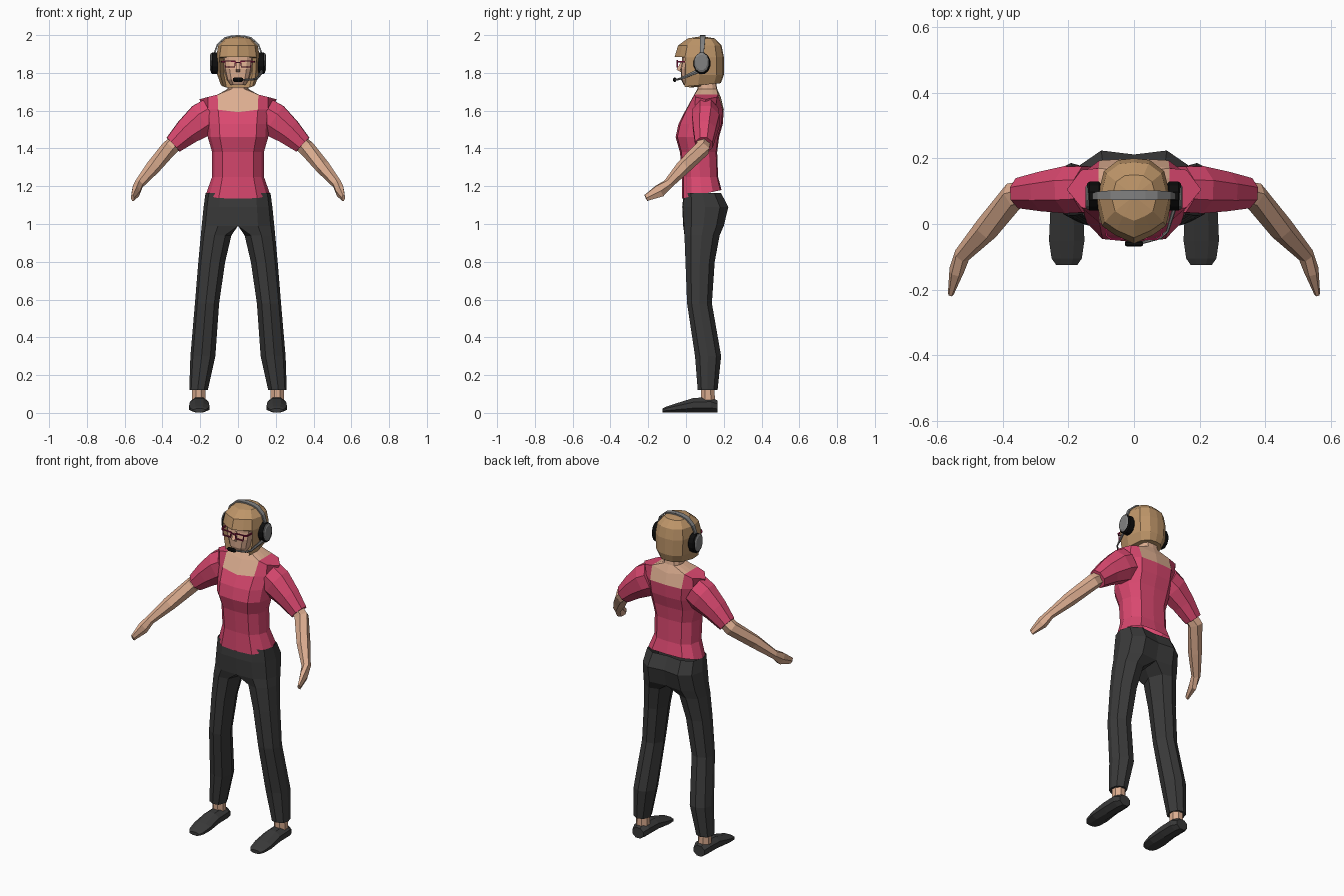
import bpy, bmesh
from math import sin, cos, pi
from mathutils import Vector

if "Cube" in bpy.data.objects:
    bpy.data.objects.remove(bpy.data.objects["Cube"], do_unlink=True)


def material(name, r, g, b):
    m = bpy.data.materials.new(name)
    m.use_nodes = True
    m.diffuse_color = (r, g, b, 1)
    bsdf = m.node_tree.nodes["Principled BSDF"]
    bsdf.inputs["Base Color"].default_value = (r, g, b, 1)
    bsdf.inputs["Roughness"].default_value = 0.8
    return m


PINK = material("pink shirt", .70, .065, .16)
SKIN = material("skin", .72, .42, .28)
HAIR = material("blond hair", .51, .30, .14)
DARK = material("charcoal cloth", .042, .042, .042)
GREY = material("grey plastic", .22, .22, .22)
BLACK = material("black foam", .004, .004, .004)
FRAME = material("magenta frame", .32, .012, .07)


def loft(name, rings, mats, closed=True, caps=(True, True), mirror=True, rule=None):
    """Skin a list of equal-length rings; rule(row, column) picks the material."""
    bm = bmesh.new()
    rows = [[bm.verts.new(p) for p in ring] for ring in rings]
    n = len(rows[0])
    for i in range(len(rows) - 1):
        for j in range(n if closed else n - 1):
            k = (j + 1) % n
            f = bm.faces.new((rows[i][j], rows[i][k], rows[i + 1][k], rows[i + 1][j]))
            f.material_index = rule(i, j) if rule else 0
    for row, cap in zip((rows[0], rows[-1]), caps):
        if cap:
            bm.faces.new(row)
    # Halves that meet at the centre need no wall there
    inner = [f for f in bm.faces if all(abs(v.co.x) < 1e-5 for v in f.verts)]
    if mirror:
        bmesh.ops.delete(bm, geom=inner, context="FACES_ONLY")
    bmesh.ops.remove_doubles(bm, verts=bm.verts[:], dist=1e-5)
    bmesh.ops.recalc_face_normals(bm, faces=bm.faces[:])
    mesh = bpy.data.meshes.new(name)
    bm.to_mesh(mesh)
    bm.free()
    for m in mats:
        mesh.materials.append(m)
    ob = bpy.data.objects.new(name, mesh)
    bpy.context.collection.objects.link(ob)
    if mirror:
        mod = ob.modifiers.new("mirror", "MIRROR")
        mod.use_clip = True
        mod.merge_threshold = 1e-4
    return ob


def tube(name, path, radii, mat, sides=8, hint=(0, 0, 1), axis=None, mirror=True):
    """Sweep an elliptical ring; radii are (along hint, across hint)."""
    pts = [Vector(p) for p in path]
    rings = []
    for i, p in enumerate(pts):
        t = Vector(axis) if axis else pts[min(i + 1, len(pts) - 1)] - pts[max(i - 1, 0)]
        t.normalize()
        a = Vector(hint)
        a = (a - t * a.dot(t)).normalized()
        b = t.cross(a)
        ra, rb = radii[i] if len(radii) > 1 else radii[0]
        angles = [2 * pi * (k + .5) / sides for k in range(sides)]
        rings.append([p + (a * ra * cos(s) + b * rb * sin(s)) / cos(pi / sides) for s in angles])
    return loft(name, rings, [mat], mirror=mirror)


def half_ring(z, w, yf, yb, rise=0, us=(0, .6, .9, 1, .9, .6, 0),
              vs=(0, .04, .25, .5, .78, .97, 1)):
    return [(u * w, yf + v * (yb - yf), z + v * rise) for u, v in zip(us, vs)]


# Shirt, chest and neck in one skin
torso = [half_ring(1.135, .17, -.022, .188, .045),
         half_ring(1.25, .137, -.02, .17),
         half_ring(1.38, .137, -.032, .165),
         half_ring(1.46, .16, -.055, .175),
         half_ring(1.53, .165, -.04, .195),
         half_ring(1.605, .175, -.005, .2)]
torso[-1][0] = (0, -.008, 1.592)
top = [(0, .035, 1.67), (.108, .045, 1.685), (.16, .05, 1.672), (.205, .105, 1.66),
       (.16, .165, 1.672), (.108, .17, 1.685), (0, .185, 1.67)]
strap = [top[0]] + [(.108, y, 1.685) for y in (.045, .075, .105, .14, .17)] + [top[-1]]
torso += [top, strap, half_ring(1.715, .055, .06, .165), half_ring(1.8, .047, .065, .15)]
loft("shirt_and_neck", torso, [PINK, SKIN], closed=False, caps=(False, False),
     rule=lambda i, j: int(i > 6 or (i > 4 and j in (0, 5))))

# Sleeves, arms and hands
tube("sleeve", [(.14, .105, 1.578), (.19, .105, 1.55), (.27, .1, 1.488), (.343, .095, 1.42)],
     [(.09, .07), (.09, .072), (.07, .06), (.05, .046)], PINK)
tube("arm", [(.27, .1, 1.485), (.365, .088, 1.4), (.45, -.015, 1.3), (.524, -.095, 1.212),
             (.54, -.14, 1.175), (.558, -.212, 1.138)],
     [(.035, .035), (.038, .036), (.034, .033), (.023, .022), (.033, .02), (.017, .008)],
     SKIN, sides=6)


# Trousers: one half from waist to ankle
def trouser_ring(z, xi, xo, yf, yb):
    k, e = (0, 0) if xi == 0 else (.2, .08)
    us = (k, .55, .9, 1, .9, .55, k, 0)
    vs = (e, .02, .2, .5, .82, 1, .95 - e / 2, .5)
    return [(xi + u * (xo - xi), yf + v * (yb - yf), z) for u, v in zip(us, vs)]


loft("trousers", [trouser_ring(*r) for r in (
    (1.165, 0, .172, -.012, .185), (1.09, 0, .182, -.02, .224), (.99, 0, .192, -.015, .2),
    (.94, .035, .197, -.012, .178), (.8, .068, .21, -.006, .152), (.58, .1, .228, .003, .137),
    (.3, .12, .252, .045, .186), (.12, .16, .258, .06, .167))], [DARK], caps=(False, True))

# Feet
tube("ankle", [(.207, .117, .06), (.207, .115, .14)], [(.036, .036)], SKIN, hint=(0, 1, 0))
shoe = ((.168, .062, .036), (.13, .08, .05), (.04, .076, .05), (-.05, .048, .054), (-.105, .03, .046),
        (-.125, .02, .032))
tube("shoe", [(.205, y, .003 + h / 2) for y, h, w in shoe], [(h / 2, w) for y, h, w in shoe],
     DARK, axis=(0, -1, 0))

# Face and nose
loft("face", [half_ring(z, w, y, .12, vs=(0, .03, .15, .4, .8, .9, 1)) for z, w, y in (
    (1.735, .04, -.012), (1.765, .06, -.026), (1.82, .074, -.028), (1.86, .078, -.02),
    (1.91, .08, -.02))], [SKIN], closed=False)
tube("nose", [(0, -.02, 1.86), (0, -.04, 1.818), (0, -.022, 1.803)],
     [(.004, .006), (.011, .012), (.004, .009)], SKIN, sides=4, hint=(0, 1, 0),
     axis=(0, 0, -1), mirror=False)


# Bobbed hair: the rows under the fringe are set back behind the face
def hair_ring(z, w, yf, yb, back, rise=0):
    ring = half_ring(z, w, yf, yb, rise, (0, .5, .85, 1, .8, .42, 0), (0, .1, .21, .5, .85, .98, 1))
    if back:
        ring[0] = (0, .03, z)
        ring[1] = (.68 * w, .03, z)
    return ring


loft("hair", [hair_ring(*r) for r in (
    (1.722, .09, -.06, .185, True, .024), (1.79, .11, -.055, .2, True), (1.88, .115, -.06, .2, True),
    (1.885, .115, -.06, .2, False), (1.945, .105, -.042, .188, False),
    (1.983, .068, .01, .15, False), (1.994, 0, .085, .085, False))],
    [HAIR], closed=False, caps=(True, False))

# Glasses
rim = [(.013, 1.861), (.07, 1.864), (.066, 1.831), (.018, 1.831), (.013, 1.861)]
tube("glasses_rim", [(x, -.046, z) for x, z in rim], [(.003, .0035)], FRAME, sides=4, hint=(0, 1, 0))
tube("glasses_bridge", [(-.014, -.046, 1.855), (.014, -.046, 1.855)], [(.003, .003)], FRAME,
     sides=4, mirror=False)
tube("glasses_temple", [(.069, -.046, 1.86), (.084, -.035, 1.86), (.09, .03, 1.86)],
     [(.004, .003)], FRAME, sides=4)

# Headset
tube("ear_cushion", [(.1, .085, 1.85), (.107, .085, 1.85), (.136, .085, 1.85), (.143, .085, 1.85)],
     [(.05, .038), (.057, .044), (.057, .044), (.05, .038)], BLACK, sides=12, axis=(1, 0, 0))
tube("ear_plate", [(.13, .082, 1.855), (.143, .082, 1.855), (.148, .082, 1.855)],
     [(.05, .038), (.05, .038), (.04, .03)], GREY, sides=12, axis=(1, 0, 0))
tube("headband", [(.13, .084, 1.88), (.121, .085, 1.915), (.108, .087, 1.95), (.07, .088, 1.985),
                  (.035, .088, 1.994), (0, .088, 1.996)],
     [(.01, .004), (.01, .004), (.012, .004), (.014, .004), (.015, .004), (.015, .004)],
     GREY, sides=4, hint=(0, 1, 0))
tube("microphone_boom", [(.135, .08, 1.83), (.127, .06, 1.808), (.102, -.022, 1.772),
                         (.08, -.042, 1.766), (.02, -.058, 1.764)],
     [(.012, .007), (.01, .006), (.006, .004), (.005, .004), (.004, .004)], GREY, sides=6, mirror=False)
tube("microphone", [(-.027, -.06, 1.764), (-.02, -.06, 1.764), (.02, -.06, 1.764), (.027, -.06, 1.764)],
     [(.007, .006), (.011, .009), (.011, .009), (.007, .006)], BLACK, mirror=False)
